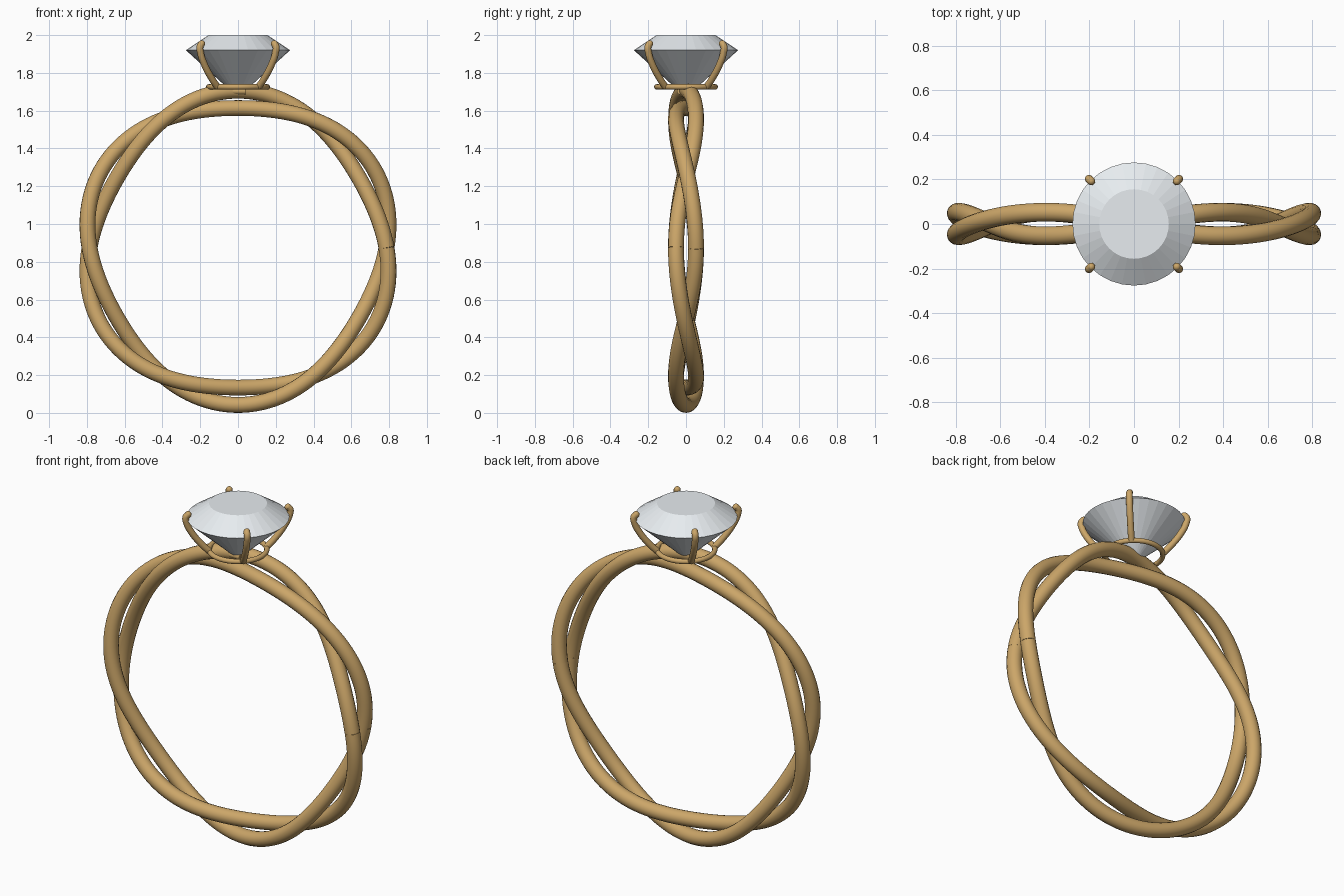
import bpy, bmesh
from math import sin, cos, pi, sqrt

if "Cube" in bpy.data.objects:
    bpy.data.objects.remove(bpy.data.objects["Cube"])


def material(name, color):
    m = bpy.data.materials.new(name)
    m.diffuse_color = color
    m.use_nodes = True
    m.node_tree.nodes["Principled BSDF"].inputs["Base Color"].default_value = m.diffuse_color
    return m


gold = material("gold", (0.60, 0.38, 0.14, 1))
crystal = material("crystal", (0.80, 0.84, 0.87, 1))


def tube(name, points, radius, smooth_path=False, cyclic=False):
    """Round wire swept along a path."""
    cu = bpy.data.curves.new(name, 'CURVE')
    cu.dimensions = '3D'
    cu.bevel_depth = radius
    cu.bevel_resolution = 6
    cu.use_fill_caps = True
    sp = cu.splines.new('BEZIER' if smooth_path else 'POLY')
    pts = sp.bezier_points if smooth_path else sp.points
    pts.add(len(points) - 1)
    for p, co in zip(pts, points):
        if smooth_path:
            p.co = co
            p.handle_left_type = p.handle_right_type = 'AUTO'
        else:
            p.co = (*co, 1)
    sp.use_cyclic_u = cyclic
    sp.use_smooth = True
    cu.materials.append(gold)
    ob = bpy.data.objects.new(name, cu)
    bpy.context.collection.objects.link(ob)
    return ob


# Band: two strands twisting three times round the circle, seam at the right
R, ZC, WIRE = 0.786, 0.874, 0.042
N = 160
for name, s in (("band_strand_a", 1), ("band_strand_b", -1)):
    path = []
    for i in range(N + 1):
        t = 2 * pi * i / N
        r = R + s * 0.046 * sin(3 * t)
        path.append((r * cos(t), s * 0.053 * cos(3 * t), ZC + r * sin(t)))
    tube(name, path, WIRE)

# Setting: base ring and a small solder bar joining it to the band
tube("setting_ring", [(0.155 * cos(2 * pi * i / 48), 0.155 * sin(2 * pi * i / 48), 1.726)
                      for i in range(48)], 0.014, cyclic=True)
tube("setting_bar", [(-0.04, -0.03, 1.703), (0.04, -0.03, 1.703)], 0.018)

# Four prongs hooking over the girdle, with rounded tips
profile = [(0.11, 1.727), (0.14, 1.772), (0.178, 1.845), (0.198, 1.905), (0.201, 1.94), (0.192, 1.955)]
for sx in (-1, 1):
    for sy in (-1, 1):
        tag = ("left" if sx < 0 else "right") + ("_front" if sy < 0 else "_back")
        tube("prong_" + tag, [(sx * d, sy * d, z) for d, z in profile], 0.018, True)
        d, z = profile[-1]
        bpy.ops.mesh.primitive_uv_sphere_add(segments=16, ring_count=8, radius=0.018,
                                             location=(sx * d, sy * d, z))
        tip = bpy.context.object
        tip.name = "prong_tip_" + tag
        tip.data.materials.append(gold)
        bpy.ops.object.shade_smooth()

# Stone: faceted brilliant with table, girdle and culet
bm = bmesh.new()
SEG = 32
table, girdle = ([bm.verts.new((r * cos(2 * pi * i / SEG), r * sin(2 * pi * i / SEG), z))
                  for i in range(SEG)] for r, z in ((0.156, 2.0), (0.276, 1.92)))
culet = bm.verts.new((0, 0, 1.67))
bm.faces.new(table)
for i in range(SEG):
    j = (i + 1) % SEG
    bm.faces.new((girdle[i], girdle[j], table[j], table[i]))
    bm.faces.new((girdle[j], girdle[i], culet))
bmesh.ops.recalc_face_normals(bm, faces=bm.faces)
me = bpy.data.meshes.new("stone")
bm.to_mesh(me)
bm.free()
me.materials.append(crystal)
bpy.context.collection.objects.link(bpy.data.objects.new("stone", me))
